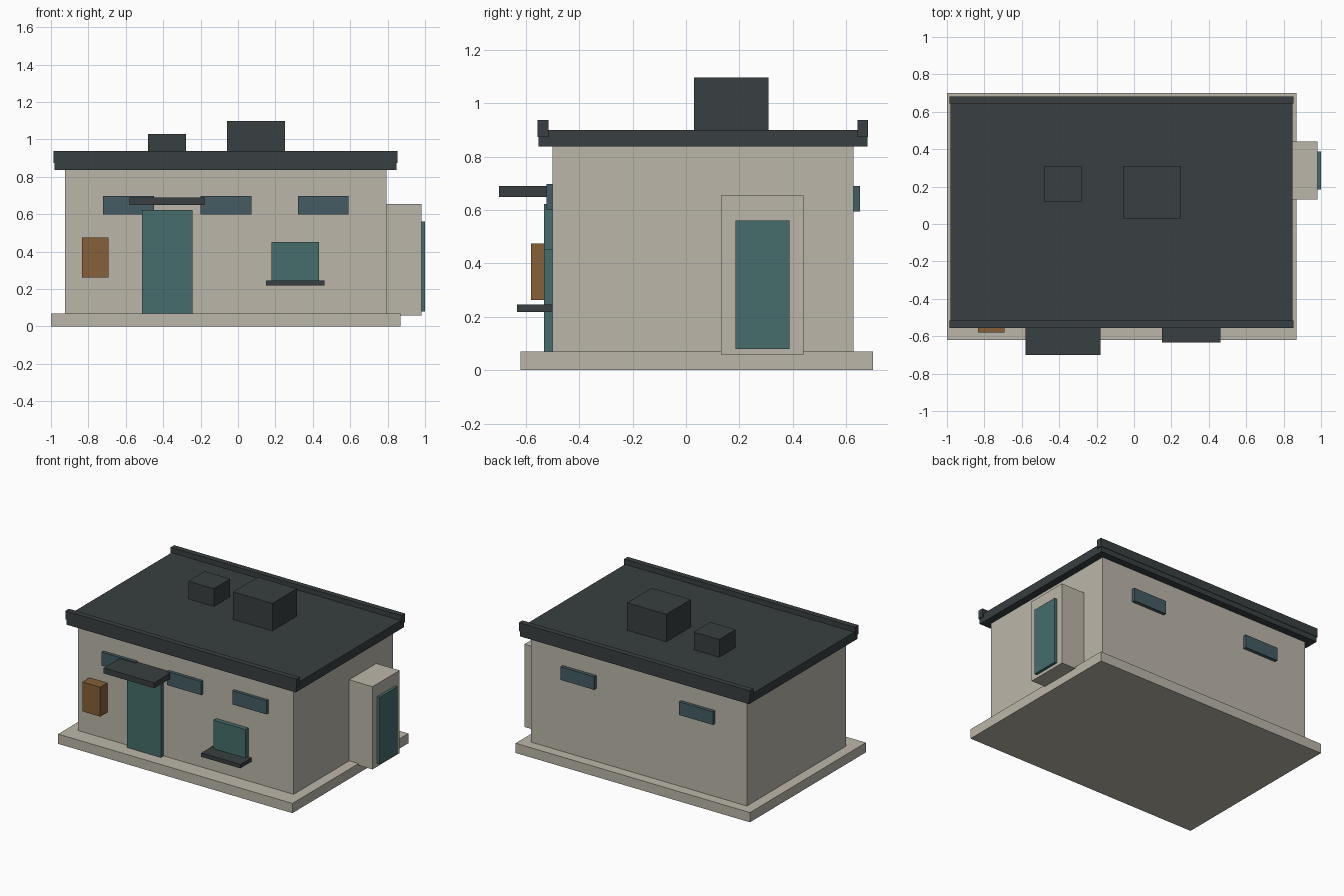
import bpy

if "Cube" in bpy.data.objects:
    bpy.data.objects.remove(bpy.data.objects["Cube"])


def material(name, rgb):
    m = bpy.data.materials.new(name)
    m.diffuse_color = (*rgb, 1)
    m.use_nodes = True
    m.node_tree.nodes["Principled BSDF"].inputs["Base Color"].default_value = m.diffuse_color
    return m


CONCRETE = material("concrete", (0.50, 0.47, 0.40))
DARK = material("dark_metal", (0.040, 0.050, 0.052))
TEAL = material("teal_paint", (0.060, 0.155, 0.148))
GLASS = material("dark_glass", (0.058, 0.108, 0.125))
RUST = material("rust", (0.24, 0.115, 0.04))


def box(name, x, y, z, mat):
    """Box from (min, max) ranges along each axis."""
    bpy.ops.mesh.primitive_cube_add(
        size=1, location=[(a + b) / 2 for a, b in (x, y, z)])
    o = bpy.context.object
    o.name = name
    o.scale = [b - a for a, b in (x, y, z)]
    bpy.ops.object.transform_apply(location=False, rotation=False, scale=True)
    o.data.materials.append(mat)
    return o


FRONT, BACK = -0.50, 0.628  # wall planes

# Foundation and walls
box("foundation", (-1, 0.868), (-0.62, 0.70), (0, 0.07), CONCRETE)
box("walls", (-0.925, 0.794), (FRONT, BACK), (0.07, 0.84), CONCRETE)

# Flat roof with a raised lip along front and back
box("roof", (-0.98, 0.847), (-0.552, 0.68), (0.838, 0.90), DARK)
for name, y in (("front_roof_lip", (-0.556, -0.516)), ("back_roof_lip", (0.643, 0.683))):
    box(name, (-0.987, 0.854), y, (0.875, 0.937), DARK)

# Rooftop units
box("large_roof_unit", (-0.06, 0.252), (0.03, 0.31), (0.90, 1.098), DARK)
box("small_roof_unit", (-0.48, -0.277), (0.12, 0.307), (0.895, 1.028), DARK)

# Front door and canopy
box("front_door", (-0.513, -0.243), (-0.532, FRONT), (0.07, 0.623), TEAL)
box("door_canopy", (-0.58, -0.178), (-0.70, FRONT), (0.65, 0.690), DARK)

# Front service window and its counter
box("service_window", (0.178, 0.432), (-0.532, FRONT), (0.247, 0.452), TEAL)
box("window_counter", (0.15, 0.462), (-0.633, -0.505), (0.219, 0.247), DARK)

# High slit windows on front and back
for x in (-0.722, -0.20, 0.32):
    box("front_slit_window", (x, x + 0.272), (-0.522, FRONT), (0.60, 0.698), GLASS)
for x in (-0.67, 0.275):
    box("back_slit_window", (x, x + 0.268), (BACK, 0.652), (0.595, 0.69), GLASS)

# Wall cabinet left of the front door
box("wall_cabinet", (-0.835, -0.692), (-0.58, FRONT), (0.263, 0.475), RUST)

# Side porch with its door
box("side_porch", (0.794, 0.98), (0.132, 0.44), (0.058, 0.654), CONCRETE)
box("side_door", (0.975, 1.0), (0.185, 0.387), (0.08, 0.562), TEAL)
